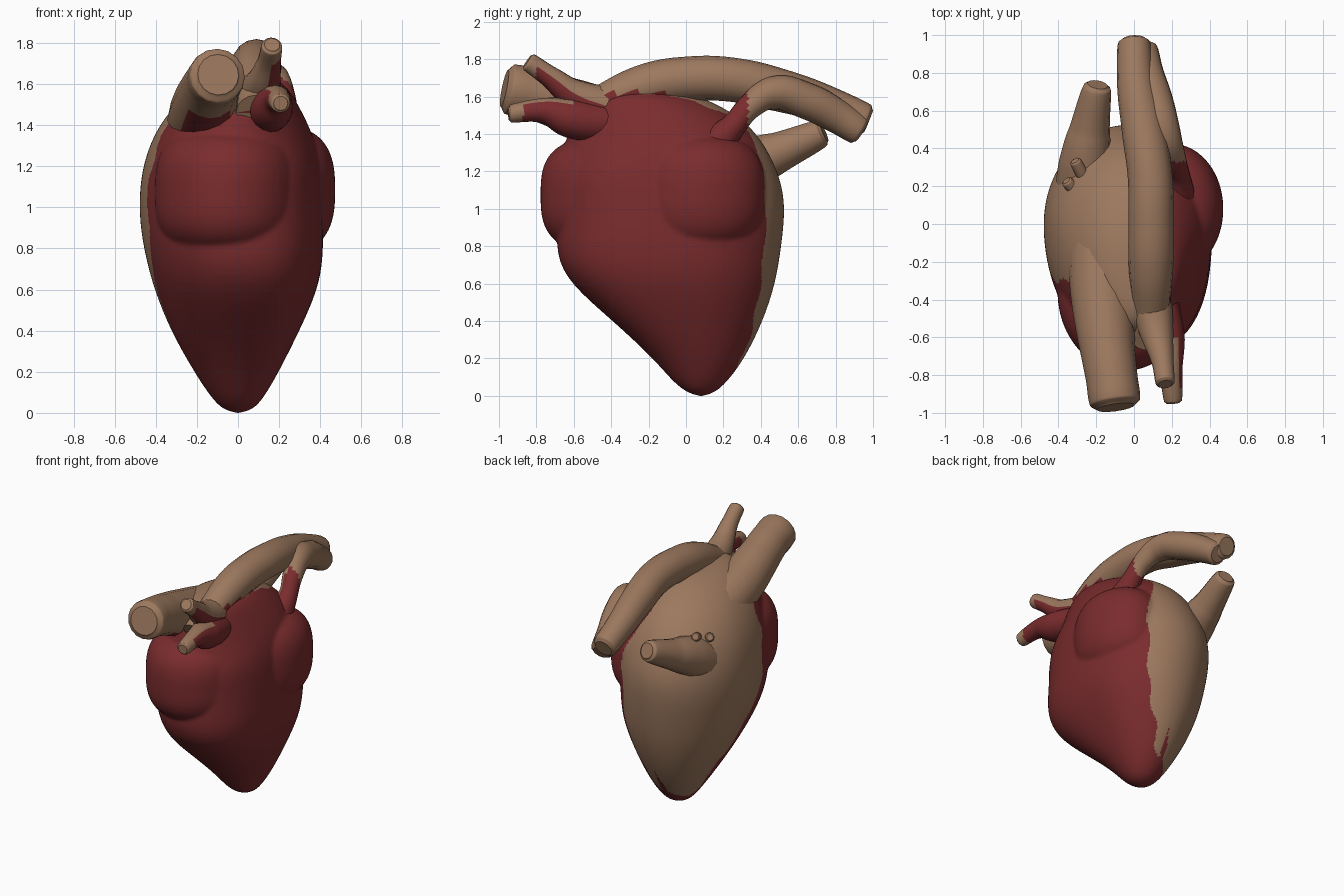
import bpy, bmesh, math
from mathutils import Vector

if "Cube" in bpy.data.objects:
    bpy.data.objects.remove(bpy.data.objects["Cube"])


def material(name, colour):
    m = bpy.data.materials.new(name)
    m.diffuse_color = (*colour, 1)
    m.use_nodes = True
    m.node_tree.nodes["Principled BSDF"].inputs["Base Color"].default_value = m.diffuse_color
    return m


MATS = [material("muscle red", (0.195, 0.025, 0.027)),
        material("vessel tan", (0.335, 0.190, 0.113))]


def activate(obj):
    bpy.ops.object.select_all(action='DESELECT')
    obj.select_set(True)
    bpy.context.view_layer.objects.active = obj


def apply_mod(obj, kind, **settings):
    activate(obj)
    mod = obj.modifiers.new(kind.lower(), kind)
    for k, v in settings.items():
        setattr(mod, k, v)
    bpy.ops.object.modifier_apply(modifier=mod.name)


def colour(obj, is_tan):
    """Paint faces tan where the rule holds, red elsewhere."""
    obj.data.materials.clear()
    for m in MATS:
        obj.data.materials.append(m)
    for f in obj.data.polygons:
        f.material_index = int(is_tan(f.center, f.normal))


def loft(name, rings, bottom, top, sides=32):
    """Egg-shaped sections: z, left x, right x, front y, widest y, back y."""
    bm = bmesh.new()
    loops = []
    for z, x0, x1, y0, yc, y1 in rings:
        loop = []
        for i in range(sides):
            a = 2 * math.pi * i / sides
            d = Vector((math.cos(a), math.sin(a)))
            if d.x > 0 and d.y < 0 and 0.3 < z < 1.3:      # fuller front right
                d /= (abs(d.x) ** 2.7 + abs(d.y) ** 2.7) ** (1 / 2.7)
            xm = (x0 + x1) / 2
            loop.append(bm.verts.new((xm + d.x * (x1 - x0) / 2,
                                      yc + d.y * ((y1 - yc) if d.y > 0 else (yc - y0)), z)))
        loops.append(loop)
    for a, b in zip(loops, loops[1:]):
        for i in range(sides):
            j = (i + 1) % sides
            bm.faces.new((a[i], a[j], b[j], b[i]))
    for loop, tip, flip in ((loops[0], bottom, True), (loops[-1], top, False)):
        v = bm.verts.new(tip)
        for i in range(sides):
            pair = (loop[i], loop[(i + 1) % sides])
            bm.faces.new((pair[1], pair[0], v) if flip else (*pair, v))
    me = bpy.data.meshes.new(name)
    bm.to_mesh(me)
    bm.free()
    obj = bpy.data.objects.new(name, me)
    bpy.context.collection.objects.link(obj)
    apply_mod(obj, 'SUBSURF', levels=2)
    return obj


def lobe(name, centre, radii, power):
    """Ellipsoid, oval from above, with squarer upright profile."""
    bpy.ops.mesh.primitive_uv_sphere_add(segments=48, ring_count=32, radius=1, location=centre)
    obj = bpy.context.object
    obj.name = name
    for v in obj.data.vertices:
        h = math.hypot(v.co.x, v.co.y)
        v.co /= (h ** power + abs(v.co.z) ** power) ** (1 / power)
    obj.scale = radii
    return obj


def tube(name, points, is_tan=lambda p, n: True):
    """Smooth vessel through points (x, y, z, radius), flat ends with a soft rim."""
    end, prev = Vector(points[-1][:3]), Vector(points[-2][:3])
    r = points[-1][3]
    rim = end + (end - prev).normalized() * r * 0.2
    cu = bpy.data.curves.new(name, 'CURVE')
    cu.dimensions = '3D'
    cu.bevel_depth = 1
    cu.bevel_resolution = 6
    cu.use_fill_caps = True
    cu.resolution_u = 14
    sp = cu.splines.new('BEZIER')
    pts = list(points) + [(*rim, r * 0.75)]
    sp.bezier_points.add(len(pts) - 1)
    for bp, p in zip(sp.bezier_points, pts):
        bp.co = p[:3]
        bp.radius = p[3]
        bp.handle_left_type = bp.handle_right_type = 'AUTO'
    sp.radius_interpolation = 'CARDINAL'
    obj = bpy.data.objects.new(name, cu)
    bpy.context.collection.objects.link(obj)
    activate(obj)
    bpy.ops.object.convert(target='MESH')
    obj = bpy.context.object
    colour(obj, is_tan)
    bpy.ops.object.shade_smooth_by_angle(angle=math.radians(70))
    return obj


# Main heart muscle
body = loft("heart_body", [
    (0.02, -0.08, 0.08, 0.00, 0.08, 0.16),
    (0.08, -0.135, 0.13, -0.075, 0.08, 0.225),
    (0.20, -0.215, 0.20, -0.175, 0.07, 0.315),
    (0.40, -0.33, 0.30, -0.39, 0.04, 0.415),
    (0.60, -0.41, 0.39, -0.625, 0.02, 0.48),
    (0.75, -0.45, 0.415, -0.695, 0.0, 0.505),
    (0.90, -0.478, 0.415, -0.69, 0.0, 0.525),
    (1.05, -0.484, 0.41, -0.68, 0.0, 0.532),
    (1.20, -0.467, 0.40, -0.68, -0.02, 0.495),
    (1.35, -0.415, 0.37, -0.65, -0.05, 0.42),
    (1.47, -0.335, 0.31, -0.615, -0.10, 0.32),
    (1.56, -0.24, 0.26, -0.57, -0.17, 0.17),
    (1.63, -0.12, 0.20, -0.50, -0.25, 0.0),
], (0, 0.08, -0.005), (0.04, -0.27, 1.645))

# Bulging chambers, fused softly into the muscle
front = lobe("front_chamber", (-0.05, -0.36, 1.075), (0.355, 0.418, 0.315), 3.0)
side = lobe("side_chamber", (0.20, 0.08, 1.085), (0.273, 0.345, 0.31), 2.7)
activate(body)
for o in (front, side):
    o.select_set(True)
bpy.ops.object.join()
apply_mod(body, 'REMESH', mode='VOXEL', voxel_size=0.0125)
apply_mod(body, 'SMOOTH', factor=0.5, iterations=6)
low = min(v.co.z for v in body.data.vertices)
for v in body.data.vertices:
    v.co.z -= low


def body_tan(p, n):
    ragged = 0.012 * math.sin(23 * p.x + 17 * p.z) + 0.008 * math.sin(41 * p.y)
    limit = 0.12 + ragged + 0.5 * max(0, 0.13 - p.z)
    if p.x < 0:
        limit += 0.22 * max(0, 0.9 - p.z) * min(1, p.z * 3) - 0.3 * max(0, p.z - 1.15)
    else:
        limit += 0.12 * max(0, 0.5 - p.z)
    back = -0.7 * p.x + 0.64 * p.y > limit
    roof = p.z > 1.48 + 0.65 * max(p.x, 0) - 0.25 * max(p.y, 0) + ragged
    return back or roof


colour(body, body_tan)
activate(body)
bpy.ops.object.shade_smooth()

# Large front trunk
tube("front_trunk", [(-0.17, -0.10, 1.37, 0.18), (-0.165, -0.38, 1.46, 0.17),
                     (-0.145, -0.62, 1.55, 0.15), (-0.12, -0.80, 1.61, 0.138),
                     (-0.10, -0.945, 1.64, 0.134)],
     lambda p, n: p.z > 1.46 or p.y < -0.72 or p.x < -0.26)

# Long arch over the top
tube("arch", [(0.09, -0.62, 1.46, 0.10), (0.09, -0.45, 1.56, 0.10),
              (0.09, -0.22, 1.655, 0.118), (0.09, 0.02, 1.695, 0.12),
              (0.085, 0.25, 1.69, 0.118), (0.05, 0.50, 1.635, 0.115),
              (0.01, 0.75, 1.56, 0.10), (0.0, 0.96, 1.475, 0.085)],
     lambda p, n: p.z > 1.62 or p.y > -0.1 or p.x < 0.12)

# Side vessel that climbs from the side chamber and runs beside the arch
tube("side_vessel", [(0.22, 0.13, 1.32, 0.11), (0.23, 0.25, 1.44, 0.07),
                     (0.205, 0.35, 1.555, 0.07), (0.16, 0.47, 1.62, 0.09),
                     (0.11, 0.65, 1.575, 0.097), (0.065, 0.80, 1.50, 0.092),
                     (0.045, 0.925, 1.42, 0.08)],
     lambda p, n: p.y > 0.33 or p.x < 0.19)

# Rear vessel
tube("rear_vessel", [(-0.25, 0.12, 1.12, 0.17), (-0.255, 0.34, 1.24, 0.14),
                     (-0.235, 0.50, 1.305, 0.108), (-0.195, 0.725, 1.405, 0.072)])

# Forked branches at the front
tube("upper_branch", [(0.09, -0.42, 1.54, 0.11), (0.125, -0.60, 1.61, 0.085),
                      (0.15, -0.72, 1.70, 0.06), (0.165, -0.84, 1.785, 0.05)],
     lambda p, n: p.y < -0.80 or n.x < 0.3 or n.z > 0.2)
tube("lower_branch", [(0.13, -0.38, 1.45, 0.10), (0.165, -0.62, 1.485, 0.105),
                      (0.19, -0.76, 1.525, 0.068), (0.207, -0.94, 1.507, 0.046)],
     lambda p, n: p.y < -0.87 or (n.z > 0.8 and p.y < -0.6))

# Two small stubs on the rear left
for i, (a, b) in enumerate((((-0.25, 0.22, 1.33), (-0.31, 0.33, 1.39)),
                            ((-0.29, 0.15, 1.31), (-0.355, 0.225, 1.36)))):
    tube(f"small_stub_{i + 1}", [(*a, 0.035), (*b, 0.03)])
